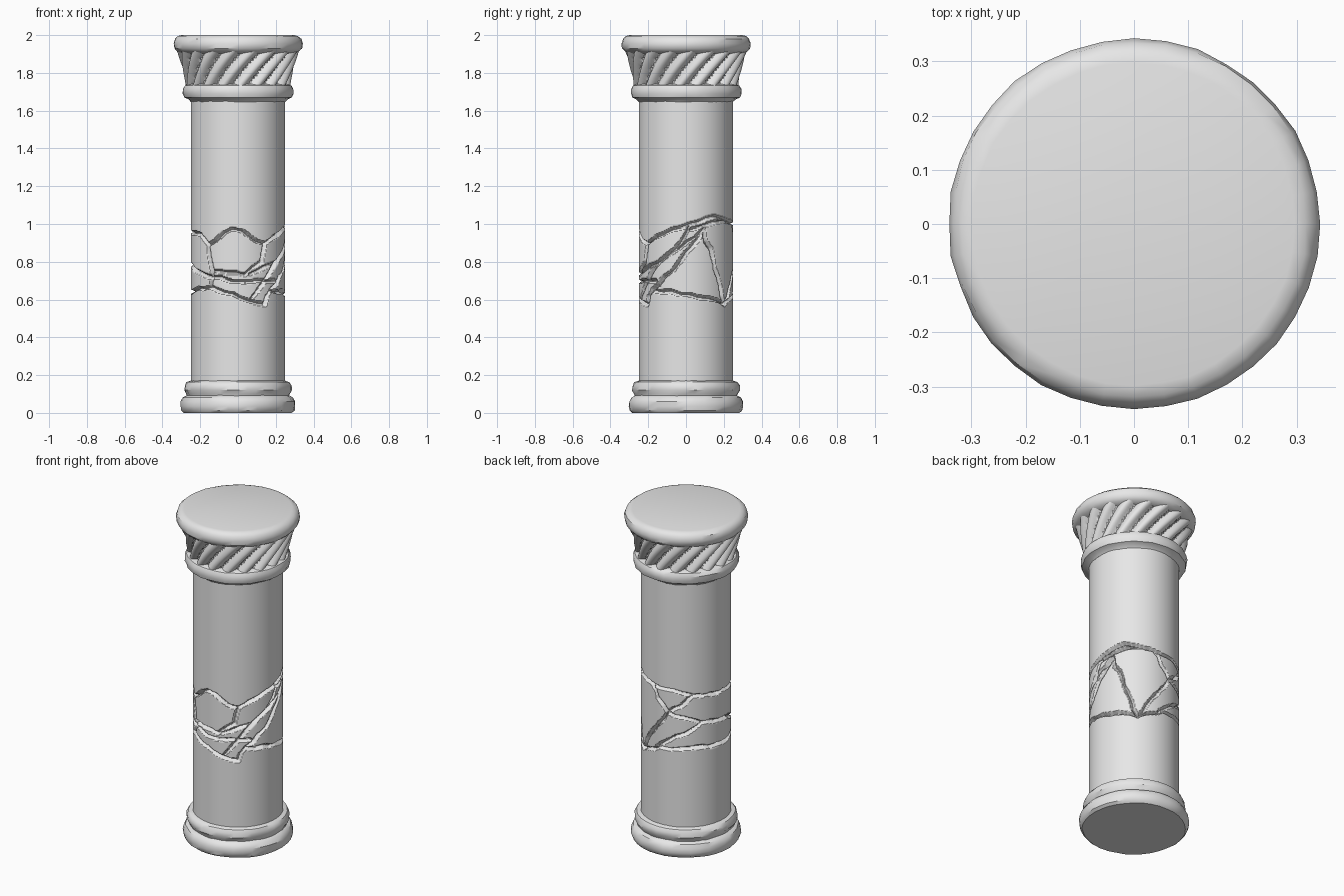
import bpy, bmesh, math, random
from mathutils import Vector

random.seed(4)
if "Cube" in bpy.data.objects:
    bpy.data.objects.remove(bpy.data.objects["Cube"], do_unlink=True)

stone = bpy.data.materials.new("grey stone")
stone.use_nodes = True
GREY = (0.8, 0.8, 0.8, 1)
stone.diffuse_color = GREY
stone.node_tree.nodes["Principled BSDF"].inputs["Base Color"].default_value = GREY

SHAFT_R = 0.25


def round_part(name, heights, sides, radius):
    """Closed round body; radius(angle, row index, z) shapes its surface."""
    bm = bmesh.new()
    rows = []
    for i, z in enumerate(heights):
        row = []
        for k in range(sides):
            a = math.tau * k / sides
            r = radius(a, i, z)
            row.append(bm.verts.new((r * math.cos(a), r * math.sin(a), z)))
        rows.append(row)
    for low, high in zip(rows, rows[1:]):
        for k in range(sides):
            n = (k + 1) % sides
            bm.faces.new((low[k], low[n], high[n], high[k]))
    bm.faces.new(rows[0][::-1])
    bm.faces.new(rows[-1])
    mesh = bpy.data.meshes.new(name)
    bm.to_mesh(mesh)
    bm.free()
    mesh.materials.append(stone)
    obj = bpy.data.objects.new(name, mesh)
    bpy.context.collection.objects.link(obj)
    bpy.ops.object.select_all(action='DESELECT')
    obj.select_set(True)
    bpy.context.view_layer.objects.active = obj
    bpy.ops.object.shade_smooth_by_angle(angle=math.radians(35))
    return obj


def worn_ring(name, profile, sides=36, wear=0.003):
    """Lathed moulding with a slightly worn, uneven surface."""
    def radius(a, i, z):
        return profile[i][0] + random.uniform(-wear, wear)
    return round_part(name, [z for r, z in profile], sides, radius)


# Base mouldings
worn_ring("base_ring", [(.285, 0), (.298, .012), (.304, .035), (.302, .06),
                        (.29, .082), (.265, .095)])
worn_ring("upper_base_ring", [(.268, .085), (.273, .1), (.284, .12),
                              (.283, .145), (.272, .163), (.245, .172)])

# Neck ring under the capital, and top slab
worn_ring("neck_ring", [(.248, 1.645), (.262, 1.66), (.286, 1.67), (.293, 1.69),
                        (.293, 1.715), (.283, 1.733), (.26, 1.742)])
worn_ring("top_slab", [(.29, 1.9), (.322, 1.912), (.338, 1.93), (.342, 1.955),
                       (.335, 1.98), (.318, 1.995), (.298, 2)], wear=.002)


# Capital with slanted flutes
def fluted(a, i, z):
    t = (z - 1.73) / 0.19
    ridge = 0.278 + 0.047 * t ** 1.4
    phase = (18 * (a - math.radians(34) * t) / math.tau) % 1
    # long rounded ridge followed by a steep, narrow groove
    bump = math.sin(math.pi * phase ** 1.4) ** 0.6 if phase > 0 else 0
    return ridge - 0.04 * (1 - bump)


round_part("capital", [1.73 + 0.19 * i / 14 for i in range(15)], 252, fluted)

# Crack paths round the shaft: (angle in degrees, height)
CRACKS = [
    # upper and lower edges of the broken band
    [(-180, .96), (-143, .945), (-129, .89), (-97, .975), (-55, .896), (-41, .93),
     (5, 1), (38, 1.04), (75, 1.01), (108, 1), (135, .97), (180, .96)],
    [(-180, .642), (-126, .668), (-88, .61), (-55, .575), (-46, .65), (5, .625),
     (55, .575), (90, .64), (128, .65), (180, .642)],
    # slabs on the front
    [(-129, .89), (-123, .75), (-82, .73), (-60, .8), (-55, .896)],
    [(-180, .785), (-123, .716), (-75, .695), (-40, .7)],
    [(-123, .75), (-123, .716), (-126, .668)],
    [(-73, .605), (-44, .76), (-14, .865), (5, 1)],
    # splits on the right
    [(-75, .735), (-40, .79), (-8, .87), (22, .97)],
    [(-46, .65), (-8, .8), (22, .97), (38, .76), (55, .575)],
    [(5, .97), (38, 1.01), (75, 1.01)],
    # splits on the back
    [(75, 1.01), (101, .86), (75, .71), (55, .575)],
    [(135, .97), (101, .86), (146, .8), (180, .785)],
    [(146, .8), (112, .72), (85, .635)],
]


def unroll(point):
    return Vector((math.radians(point[0]) * SHAFT_R, point[1]))


# Split each path into short jagged pieces
pieces = []
for path in CRACKS:
    for start, end in zip(path, path[1:]):
        a, b = unroll(start), unroll(end)
        count = max(1, round((b - a).length / 0.05))
        points = [a.lerp(b, k / count) for k in range(count + 1)]
        for p in points[1:-1]:
            p += Vector((random.uniform(-1, 1), random.uniform(-1, 1))) * 0.008
        for p, q in zip(points, points[1:]):
            pieces.append((p.x, p.y, q.x - p.x, q.y - p.y,
                           random.uniform(0.008, 0.014)))

GIRTH = math.tau * SHAFT_R


def cracked(a, i, z):
    """Shaft radius, lowered in a V along every crack."""
    depth = 0
    u = a * SHAFT_R
    for px, pz, dx, dz, half in pieces:
        if abs(z - pz) > 0.1:
            continue
        x = (u - px + GIRTH / 2) % GIRTH - GIRTH / 2
        if abs(x) > 0.1:
            continue
        y = z - pz
        t = max(0, min(1, (x * dx + y * dz) / (dx * dx + dz * dz)))
        gap = math.hypot(x - t * dx, y - t * dz)
        depth = max(depth, 1 - gap / half)
    return SHAFT_R - 0.024 * min(1, depth * 1.3)


band = [0.54 + 0.54 * i / 100 for i in range(101)]
round_part("shaft", [0.15] + band + [1.67], 280, cracked)
